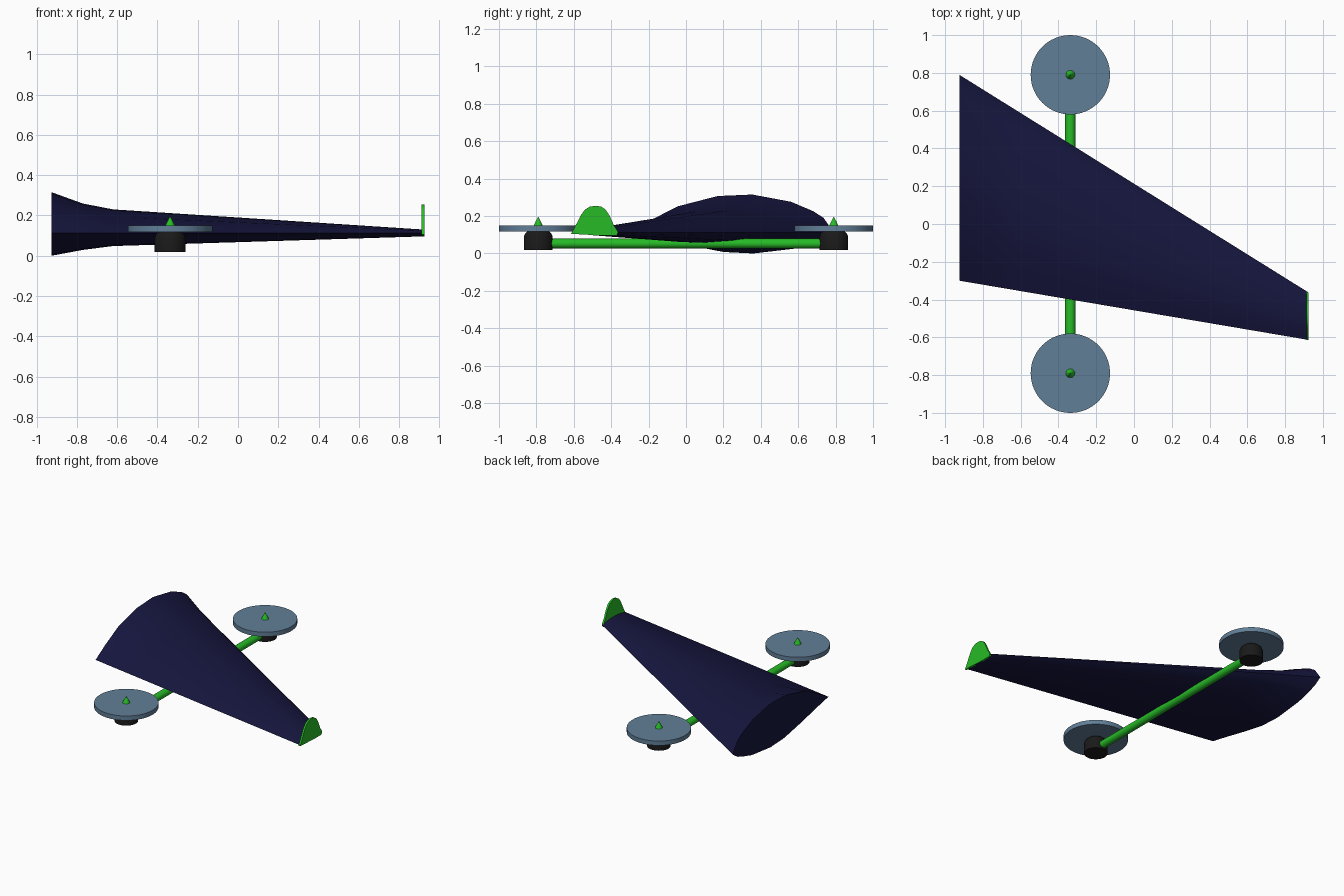
import bpy, bmesh, math
from mathutils import Vector

if "Cube" in bpy.data.objects:
    bpy.data.objects.remove(bpy.data.objects["Cube"])


def material(name, rgb):
    m = bpy.data.materials.new(name)
    m.diffuse_color = (*rgb, 1)
    m.use_nodes = True
    m.node_tree.nodes["Principled BSDF"].inputs["Base Color"].default_value = m.diffuse_color
    return m


NAVY = material("navy", (0.008, 0.008, 0.05))
GREEN = material("green", (0.02, 0.5, 0.02))
BLACK = material("black", (0.01, 0.01, 0.01))
STEEL = material("steel_blue", (0.12, 0.21, 0.31))


def loft(name, rings, mat, angle=30):
    """Bridge matching closed rings of points and cap both ends."""
    bm = bmesh.new()
    loops = [[bm.verts.new(p) for p in ring] for ring in rings]
    n = len(loops[0])
    for a, b in zip(loops, loops[1:]):
        for i in range(n):
            j = (i + 1) % n
            bm.faces.new((a[i], a[j], b[j], b[i]))
    bm.faces.new(loops[0])
    bm.faces.new(loops[-1])
    bmesh.ops.recalc_face_normals(bm, faces=bm.faces)
    me = bpy.data.meshes.new(name)
    bm.to_mesh(me)
    bm.free()
    ob = bpy.data.objects.new(name, me)
    bpy.context.collection.objects.link(ob)
    me.materials.append(mat)
    bpy.ops.object.select_all(action='DESELECT')
    ob.select_set(True)
    bpy.context.view_layer.objects.active = ob
    bpy.ops.object.shade_smooth_by_angle(angle=math.radians(angle))
    return ob


def turned(name, centre, profile, mat, sides=32):
    """Vertical turned part from (radius, z) pairs."""
    turns = [2 * math.pi * i / sides for i in range(sides)]
    rings = [[(centre[0] + r * math.cos(t), centre[1] + r * math.sin(t), z)
              for t in turns] for r, z in profile]
    return loft(name, rings, mat)


# Wing: one airfoil (fraction of chord from trailing edge, height) scaled per station
TOP = [(0, 0), (0.1, 0.32), (0.235, 0.69), (0.43, 0.96), (0.6, 1), (0.79, 0.81),
       (0.9, 0.56), (0.95, 0.385), (1, 0)]
BOTTOM = [(0.95, -0.33), (0.9, -0.5), (0.8, -0.78), (0.605, -1), (0.46, -0.93),
          (0.29, -0.61), (0.12, -0.24)]
# station x, height above and depth below the chord line
STATIONS = [(-0.925, 0.203, 0.112), (-0.77, 0.147, 0.083),
            (-0.62, 0.118, 0.064), (0.92, 0.018, 0.016)]
rings = []
for x, up, down in STATIONS:
    s = (x + 0.925) / 1.845
    trail, lead = -0.30 - 0.313 * s, 0.79 - 1.15 * s
    rings.append([(x, trail + (lead - trail) * f, 0.112 + h * (up if h > 0 else down))
                  for f, h in TOP + BOTTOM])
loft("wing", rings, NAVY)

# Upright fin on the wing tip
FIN = [(-0.615, 0.105), (-0.595, 0.14), (-0.562, 0.205), (-0.54, 0.235), (-0.515, 0.25),
       (-0.485, 0.255), (-0.455, 0.251), (-0.43, 0.235), (-0.41, 0.205),
       (-0.385, 0.15), (-0.363, 0.115), (-0.37, 0.096), (-0.45, 0.096)]
loft("tip_fin", [[(x, y, z) for y, z in FIN] for x in (0.912, 0.925)], GREEN)

# Cross boom under the wing
X, Y = -0.337, 0.79
boom = [[(X + 0.027 * math.cos(k * math.pi / 8), y, 0.053 + 0.026 * math.sin(k * math.pi / 8))
         for k in range(16)] for y in (-0.74, 0.74)]
loft("cross_boom", boom, GREEN)

# Rotor units at both boom ends
for side, y in (("front", -Y), ("rear", Y)):
    c = (X, y)
    turned(side + "_motor", c, [(0.077, 0.018), (0.077, 0.09), (0.07, 0.106), (0.055, 0.12)], BLACK)
    turned(side + "_rotor_disc", c, [(0.21, 0.118), (0.21, 0.15)], STEEL, 64)
    turned(side + "_spinner", c, [(0.025, 0.148), (0.013, 0.173), (0.001, 0.195)], GREEN, 16)
